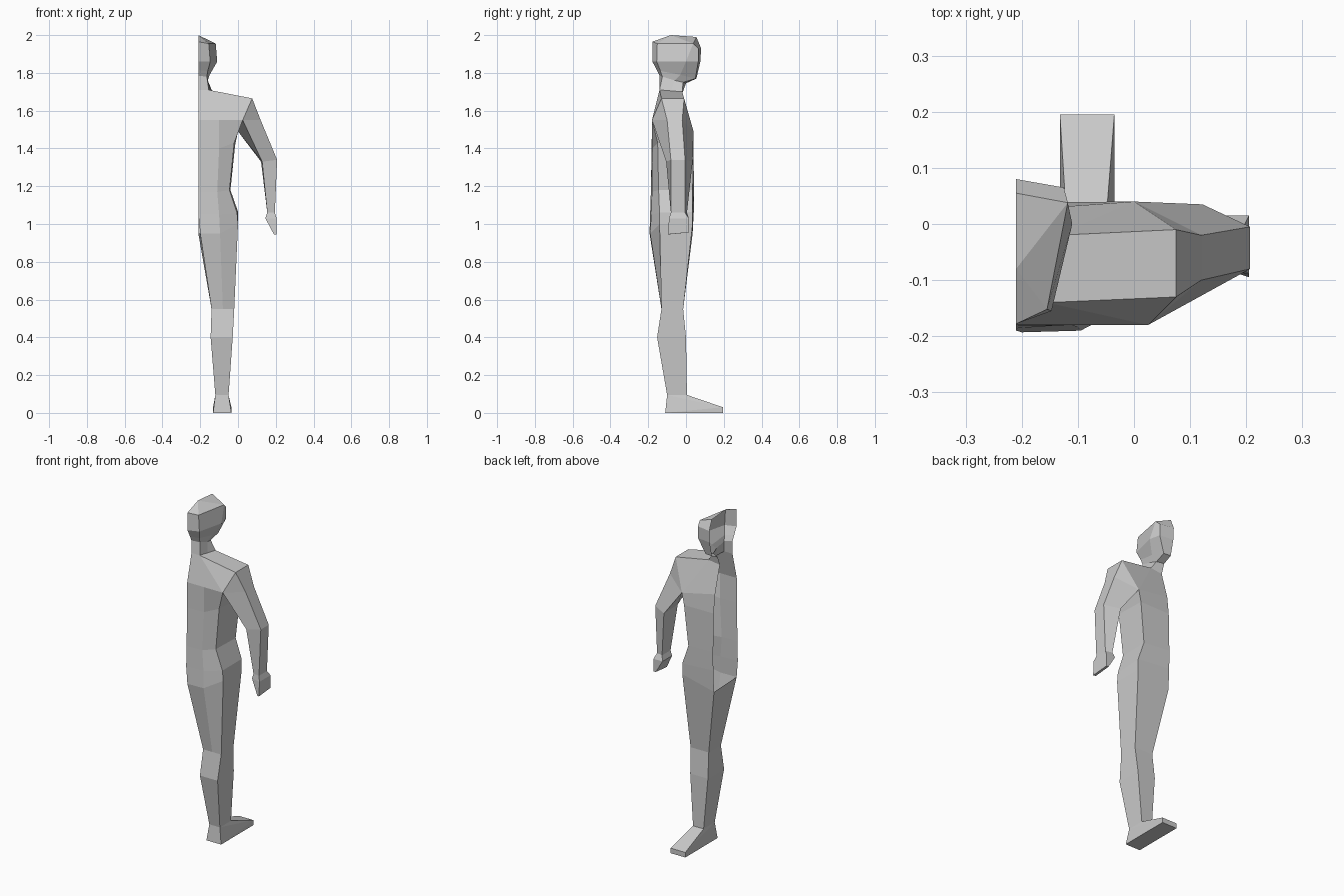
import bpy, bmesh

if "Cube" in bpy.data.objects:
    bpy.data.objects.remove(bpy.data.objects["Cube"])

CX = -0.21   # open centre plane of the half figure


def finish(name, bm):
    bmesh.ops.remove_doubles(bm, verts=bm.verts, dist=0.0005)
    bmesh.ops.recalc_face_normals(bm, faces=bm.faces)
    me = bpy.data.meshes.new(name)
    bm.to_mesh(me)
    bm.free()
    ob = bpy.data.objects.new(name, me)
    bpy.context.collection.objects.link(ob)
    return ob


def loft(bm, rings, closed=False, skip=()):
    """Bridge successive rings; skip holds (ring, segment) pairs to leave open."""
    vs = [[bm.verts.new(p) for p in r] for r in rings]
    n = len(rings[0])
    for i in range(len(rings) - 1):
        for j in range(n if closed else n - 1):
            if (i, j) in skip:
                continue
            k = (j + 1) % n
            bm.faces.new((vs[i][j], vs[i][k], vs[i + 1][k], vs[i + 1][j]))
    return vs


def face(bm, *pts):
    bm.faces.new([bm.verts.new(p) for p in pts])


# shared points: neck base, shoulder and armpit, front and back
neck_f, neck_b = (-.135, -.02, 1.70), (-.155, -.14, 1.71)
sh_f, sh_b = (.075, -.01, 1.665), (.075, -.13, 1.665)
pit_f, pit_b = (0, .04, 1.49), (.025, -.18, 1.55)

# torso: half rings running front centre, front side, back side, back middle, back centre
hip = [(CX, .035, .95), (0, .035, 1.0), (0, -.14, 1.0), (-.095, -.19, .95), (CX + .01, -.193, .95)]
bm = bmesh.new()
loft(bm, [
    [(CX, -.02, 1.69), neck_f, neck_b, (-.18, -.14, 1.71), (CX, -.14, 1.71)],
    [(CX, .025, 1.53), pit_f, pit_b, (-.1, -.18, 1.55), (CX, -.18, 1.55)],
    [(CX, .038, 1.42), (-.015, .04, 1.42), (-.02, -.15, 1.43), (-.1, -.178, 1.4), (CX, -.182, 1.4)],
    [(CX, .043, 1.19), (-.04, .035, 1.18), (-.045, -.145, 1.18), (-.11, -.18, 1.17), (CX, -.186, 1.17)],
    [(CX, .042, 1.08), (0, .035, 1.065), (-.005, -.14, 1.06), (-.1, -.184, 1.05), (CX, -.19, 1.05)],
    hip], skip={(0, 1), (1, 1)})
# side panel below the armpit, then shoulder top and its front and back webs
face(bm, pit_f, pit_b, (-.02, -.15, 1.43), (-.015, .04, 1.42))
face(bm, neck_f, neck_b, sh_b, sh_f)
face(bm, neck_f, sh_f, pit_f)
face(bm, neck_b, pit_b, sh_b)
finish("torso", bm)


# leg: box rings with one extra point in the middle of the back
def leg_ring(x0, x1, y0, y1, z):
    return [(x0, y1, z), (x1, y1, z), (x1, y0, z), ((x0 + x1) / 2, y0, z), (x0, y0, z)]


bm = bmesh.new()
loft(bm, [hip,
          leg_ring(-.14, -.02, -.13, -.015, .55),
          leg_ring(-.145, -.028, -.153, 0, .40),
          leg_ring(-.12, -.05, -.10, .005, .095)], closed=True)
finish("leg", bm)

# foot: convex wedge from ankle to toe
bm = bmesh.new()
for x0, x1, y, z in [(-.12, -.05, -.10, .095), (-.12, -.05, .005, .095),
                     (-.132, -.035, -.11, 0), (-.132, -.035, .195, 0),
                     (-.132, -.035, .195, .03)]:
    bm.verts.new((x0, y, z))
    bm.verts.new((x1, y, z))
bmesh.ops.convex_hull(bm, input=bm.verts)
bmesh.ops.dissolve_limit(bm, angle_limit=.02, verts=bm.verts, edges=bm.edges)
finish("foot", bm)

# arm: rings running outer back, outer front, inner front, inner back
bm = bmesh.new()
vs = loft(bm, [
    [sh_b, sh_f, pit_f, pit_b],
    [(.12, -.10, 1.55), (.12, -.02, 1.55), pit_f, pit_b],
    [(.207, -.08, 1.34), (.207, -.005, 1.34), (.122, .035, 1.33), (.128, -.105, 1.33)],
    [(.195, -.08, 1.06), (.195, -.005, 1.06), (.155, .005, 1.06), (.155, -.075, 1.06)],
    [(.205, -.09, 1.03), (.205, .015, 1.03), (.145, .015, 1.03), (.145, -.075, 1.03)],
    [(.205, -.095, .945), (.205, .015, .955), (.19, .015, .955), (.19, -.09, .945)]],
    closed=True, skip={(0, 2)})
bm.faces.new(vs[-1])
bmesh.ops.dissolve_degenerate(bm, dist=.0001, edges=bm.edges)
finish("arm", bm)

# head and neck: half rings, front centre, front side, side, back side, back centre
bm = bmesh.new()
vs = loft(bm, [
    [(CX, -.02, 1.69), neck_f, (-.145, -.08, 1.705), neck_b, (CX, -.14, 1.71)],
    [(CX, 0, 1.745), (-.17, -.015, 1.75), (-.16, -.06, 1.76), (-.165, -.125, 1.78), (CX, -.14, 1.785)],
    [(CX, .055, 1.77), (-.165, .05, 1.77), (-.15, -.03, 1.79), (-.16, -.135, 1.81), (CX, -.155, 1.815)],
    [(CX, .076, 1.86), (-.125, .065, 1.86), (-.11, 0, 1.86), (-.147, -.155, 1.86), (CX, -.178, 1.86)],
    [(CX, .08, 1.93), (-.125, .065, 1.93), (-.118, .038, 1.955), (-.155, -.152, 1.955), (CX, -.178, 1.965)]])
# crown
top = vs[-1]
brow, peak = [bm.verts.new(p) for p in ((CX, .055, 1.99), (CX, -.08, 2.0))]
bm.faces.new((top[0], top[1], top[2], brow))
for a, b in ((brow, top[2]), (top[2], top[3]), (top[3], top[4])):
    bm.faces.new((a, b, peak))
finish("head", bm)
